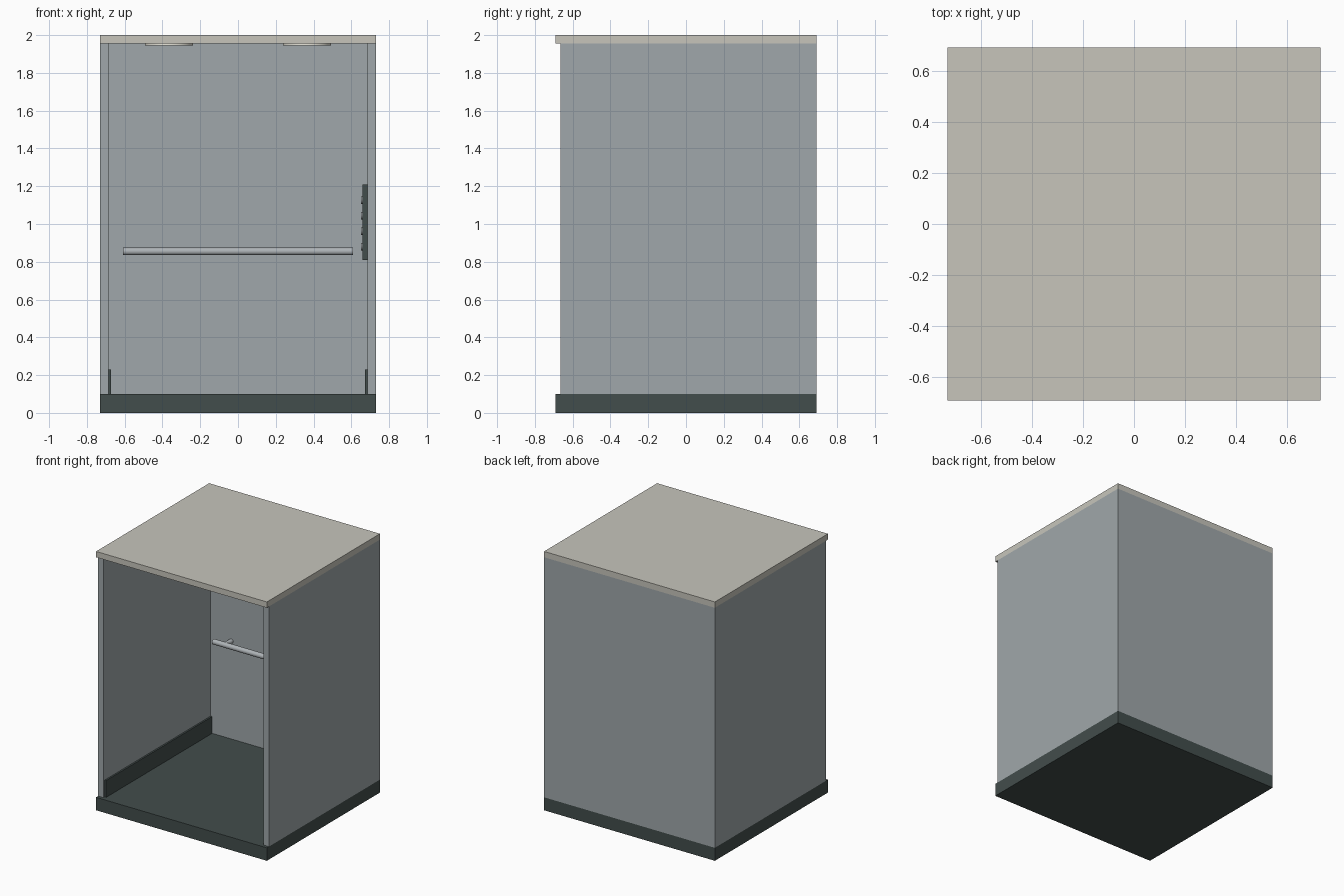
import bpy, math

if "Cube" in bpy.data.objects:
    bpy.data.objects.remove(bpy.data.objects["Cube"])


def material(name, rgb):
    m = bpy.data.materials.new(name)
    m.diffuse_color = (*rgb, 1)
    m.use_nodes = True
    m.node_tree.nodes["Principled BSDF"].inputs["Base Color"].default_value = m.diffuse_color
    return m


STEEL = material("wall_steel", (0.35, 0.39, 0.405))
DARK = material("dark_floor", (0.055, 0.075, 0.072))
CREAM = material("ceiling_cream", (0.57, 0.56, 0.50))
RAIL = material("rail_metal", (0.42, 0.45, 0.47))
LIGHT = material("light_white", (0.85, 0.83, 0.74))


def box(name, x, y, z, mat):
    """Box from (min, max) ranges on each axis."""
    bpy.ops.mesh.primitive_cube_add(size=1, location=[sum(r) / 2 for r in (x, y, z)])
    o = bpy.context.object
    o.name = name
    o.scale = [r[1] - r[0] for r in (x, y, z)]
    bpy.ops.object.transform_apply(location=False, rotation=False, scale=True)
    o.data.materials.append(mat)
    return o


def cylinder(name, centre, radius, length, axis, mat):
    rot = {"x": (0, math.pi / 2, 0), "y": (math.pi / 2, 0, 0), "z": (0, 0, 0)}[axis]
    bpy.ops.mesh.primitive_cylinder_add(vertices=24, radius=radius, depth=length,
                                        location=centre, rotation=rot)
    o = bpy.context.object
    o.name = name
    o.data.materials.append(mat)
    bpy.ops.object.shade_smooth_by_angle(angle=math.radians(40))
    return o


W, D, T = 0.73, 0.69, 0.045   # half width, half depth, wall thickness
FLOOR, CEIL = 0.10, 1.955

# Cabin shell, open at the front
box("floor", (-W, W), (-D, D), (0, FLOOR), DARK)
box("ceiling", (-W, W), (-D, D), (CEIL, 2), CREAM)
box("back_wall", (-W + T, W - T), (D - T, D), (FLOOR, CEIL), STEEL)
for side, s in (("left", -1), ("right", 1)):
    box(side + "_wall", sorted((s * W, s * (W - T))), (-0.665, D), (FLOOR, CEIL), STEEL)
    # Kick plate along the foot of each side wall
    box(side + "_kick_plate", sorted((s * 0.672, s * 0.685)), (-0.65, D - T),
        (FLOOR, 0.23), DARK)
    # Round bracket holding the handrail to the back wall
    cylinder(side + "_rail_bracket", (s * 0.51, 0.61, 0.855), 0.018, 0.07, "y", RAIL)
    # Ceiling lights
    for row, y in (("front", -0.32), ("back", 0.32)):
        cylinder(f"{side}_{row}_light", (s * 0.365, y, 1.95), 0.127, 0.012, "z", LIGHT)

# Handrail
cylinder("handrail", (0, 0.57, 0.855), 0.02, 1.215, "x", RAIL)

# Control panel with a column of buttons on the right wall
box("control_panel", (0.66, 0.685), (-0.45, -0.27), (0.81, 1.21), DARK)
for i in range(4):
    cylinder(f"button_{i + 1}", (0.656, -0.36, 0.88 + i * 0.082), 0.02, 0.012, "x", RAIL)
